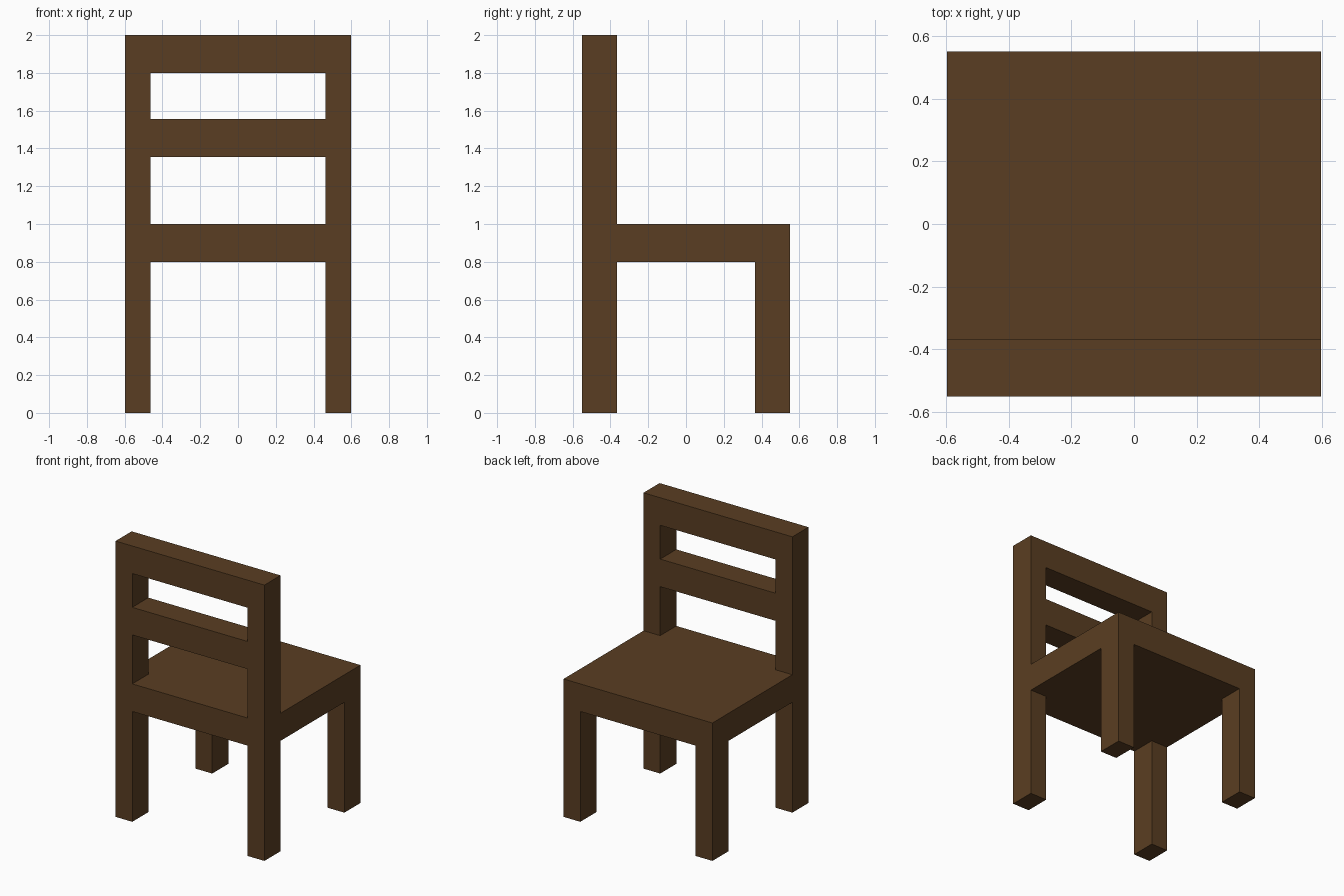
import bpy
import bmesh
from mathutils import Vector

if "Cube" in bpy.data.objects:
    bpy.data.objects.remove(bpy.data.objects["Cube"])

W, D = 0.597, 0.55            # half width, half depth
IN_X, IN_Y = 0.463, 0.366     # inner faces of the legs
SEAT_LOW, SEAT_TOP, TOP = 0.8, 1.0, 2.0

wood = bpy.data.materials.new("dark_wood")
wood.diffuse_color = (0.102, 0.048, 0.016, 1)
wood.use_nodes = True
wood.node_tree.nodes["Principled BSDF"].inputs["Base Color"].default_value = wood.diffuse_color


def box(name, lo, hi):
    """Flat-faced box between two opposite corners."""
    lo, hi = Vector(lo), Vector(hi)
    bm = bmesh.new()
    bmesh.ops.create_cube(bm, size=1)
    bmesh.ops.scale(bm, vec=hi - lo, verts=bm.verts)
    mesh = bpy.data.meshes.new(name)
    bm.to_mesh(mesh)
    bm.free()
    mesh.materials.append(wood)
    obj = bpy.data.objects.new(name, mesh)
    obj.location = (lo + hi) / 2
    bpy.context.collection.objects.link(obj)
    return obj


# Legs: tall posts at -y carry the backrest, short legs at +y
for side, x0, x1 in (("left", -W, -IN_X), ("right", IN_X, W)):
    box(f"back_post_{side}", (x0, -D, 0), (x1, -IN_Y, TOP))
    box(f"seat_leg_{side}", (x0, IN_Y, 0), (x1, D, SEAT_LOW))

# Seat slab
box("seat", (-W, -IN_Y, SEAT_LOW), (W, D, SEAT_TOP))

# Rails between the posts, flush with them
for name, z0, z1 in (("seat_rail", SEAT_LOW, SEAT_TOP),
                     ("middle_slat", 1.355, 1.555),
                     ("top_slat", 1.8, TOP)):
    box(name, (-IN_X, -D, z0), (IN_X, -IN_Y, z1))
